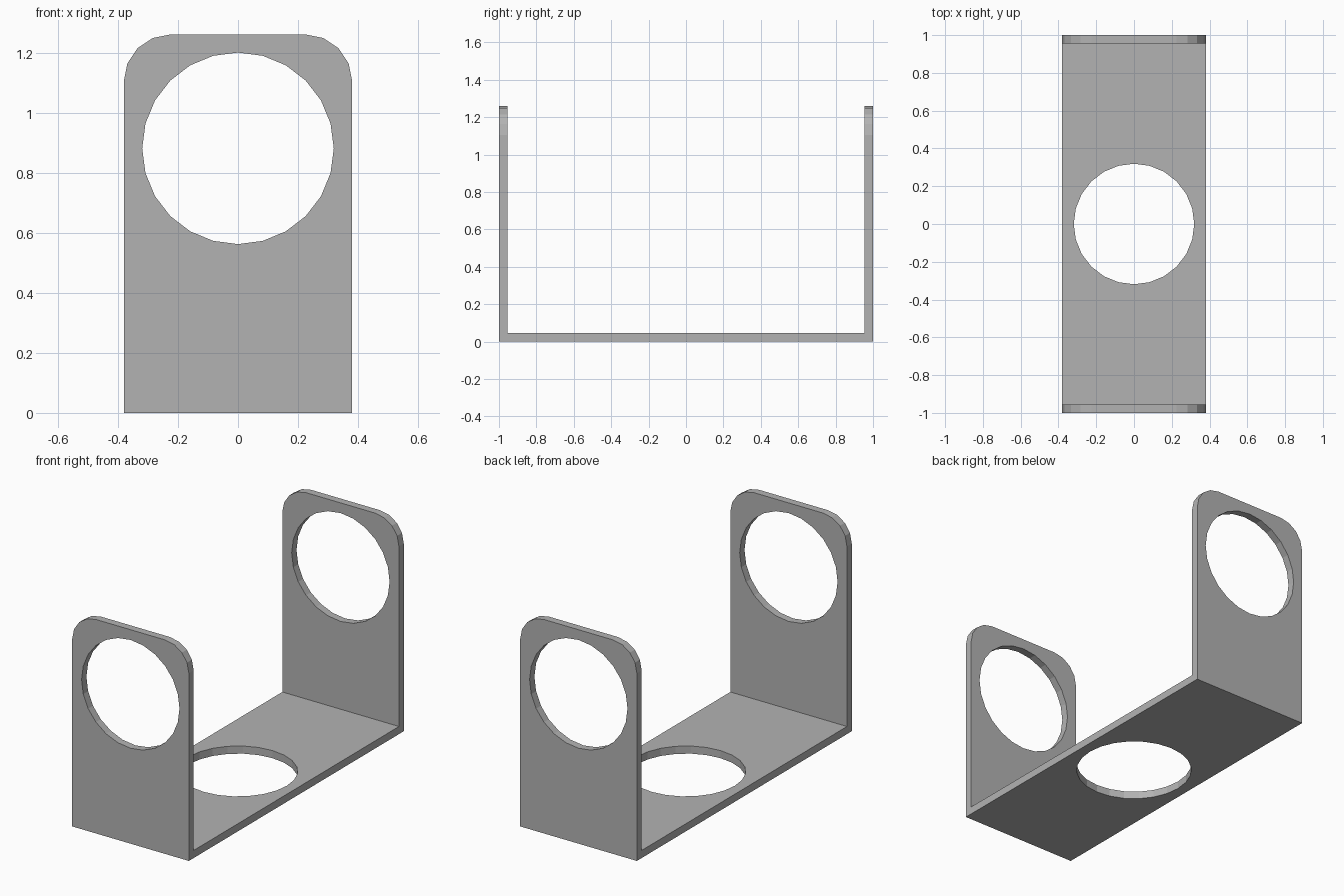
import bpy
import bmesh
import math

cube = bpy.data.objects.get("Cube")
if cube:
    bpy.data.objects.remove(cube, do_unlink=True)

HALF_W, HALF_L, HEIGHT, THICK = 0.38, 1.0, 1.26, 0.045
CORNER, HOLE, HOLE_Z = 0.155, 0.319, 0.881

grey = bpy.data.materials.new("plain grey")
grey.use_nodes = True
colour = (0.45, 0.45, 0.45, 1)
grey.diffuse_color = colour
grey.node_tree.nodes["Principled BSDF"].inputs["Base Color"].default_value = colour

# U-shaped strip: side profile extruded across the width
inner = HALF_L - THICK
profile = [(-HALF_L, 0), (HALF_L, 0), (HALF_L, HEIGHT), (inner, HEIGHT),
           (inner, THICK), (-inner, THICK), (-inner, HEIGHT), (-HALF_L, HEIGHT)]
bm = bmesh.new()
face = bm.faces.new([bm.verts.new((-HALF_W, y, z)) for y, z in profile])
extruded = bmesh.ops.extrude_face_region(bm, geom=[face])
moved = [g for g in extruded["geom"] if isinstance(g, bmesh.types.BMVert)]
bmesh.ops.translate(bm, verts=moved, vec=(2 * HALF_W, 0, 0))
bmesh.ops.recalc_face_normals(bm, faces=bm.faces)

# Rounded upper corners of both end plates
corners = [e for e in bm.edges
           if all(v.co.z > HEIGHT - 0.01 for v in e.verts)
           and abs(e.verts[0].co.x - e.verts[1].co.x) < 0.01]
bmesh.ops.bevel(bm, geom=corners, offset=CORNER, offset_type='OFFSET',
                segments=4, profile=0.5, affect='EDGES')
mesh = bpy.data.meshes.new("bracket")
bm.to_mesh(mesh)
bm.free()
mesh.materials.append(grey)
bracket = bpy.data.objects.new("bracket", mesh)
bpy.context.collection.objects.link(bracket)


def cut_hole(name, location, rotation, depth):
    """Cut a round hole through the bracket."""
    bpy.ops.mesh.primitive_cylinder_add(vertices=24, radius=HOLE, depth=depth,
                                        location=location, rotation=rotation)
    cutter = bpy.context.object
    cutter.name = name
    cutter.hide_render = True
    cutter.data.materials.append(grey)
    mod = bracket.modifiers.new(name, 'BOOLEAN')
    mod.operation = 'DIFFERENCE'
    mod.solver = 'EXACT'
    mod.object = cutter
    bpy.ops.object.select_all(action='DESELECT')
    bracket.select_set(True)
    bpy.context.view_layer.objects.active = bracket
    bpy.ops.object.modifier_apply(modifier=mod.name)
    bpy.data.objects.remove(cutter, do_unlink=True)


# One bore through both end plates, one through the base
cut_hole("plate_holes", (0, 0, HOLE_Z), (math.pi / 2, 0, 0), 3 * HALF_L)
cut_hole("base_hole", (0, 0, 0), (0, 0, 0), 0.4)
